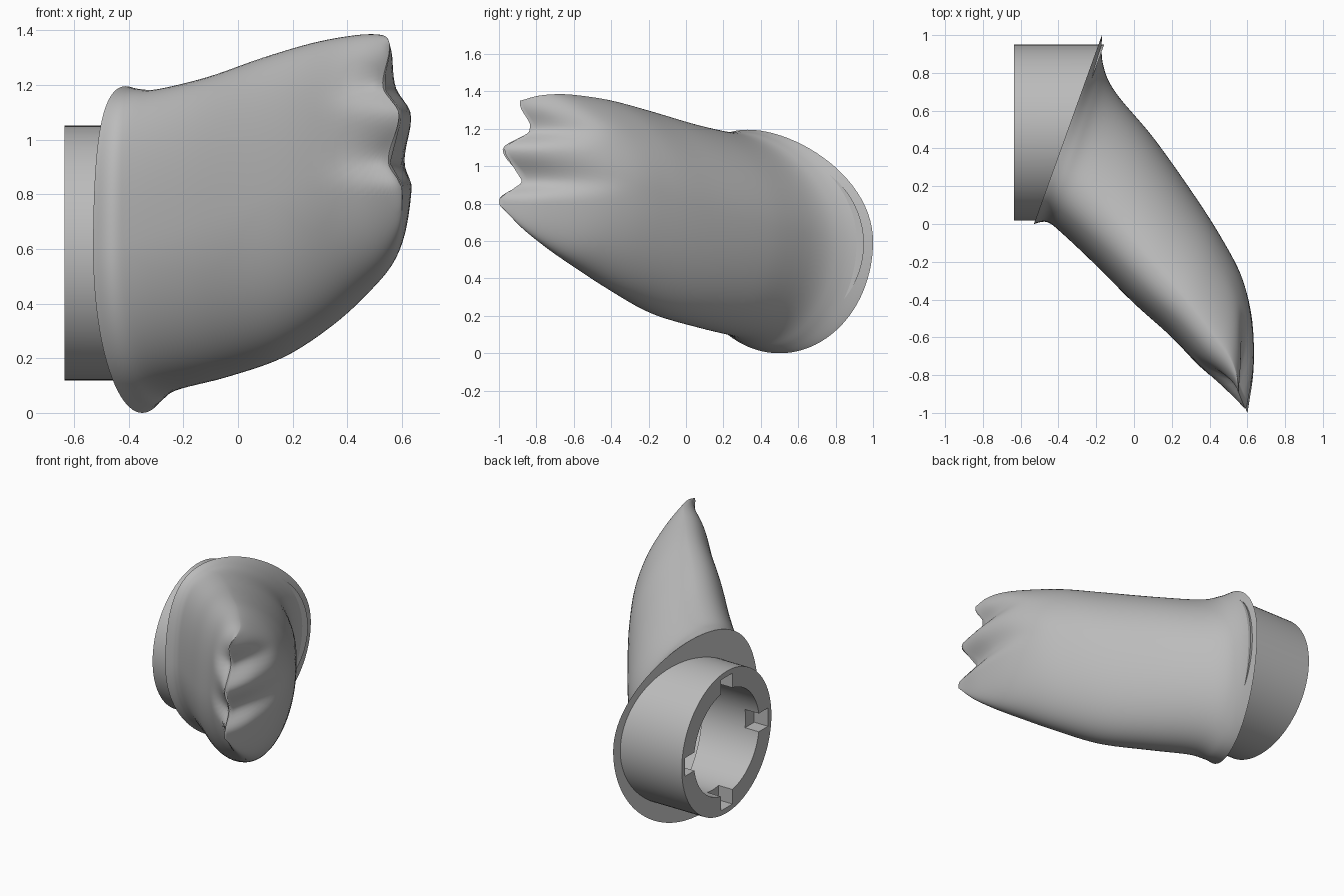
import bpy, bmesh, math
from mathutils import Vector

cube = bpy.data.objects.get("Cube")
if cube:
    bpy.data.objects.remove(cube, do_unlink=True)

grey = bpy.data.materials.new("plain_grey")
grey.use_nodes = True
colour = (0.5, 0.5, 0.5, 1)
grey.diffuse_color = colour
grey.node_tree.nodes["Principled BSDF"].inputs["Base Color"].default_value = colour

AXIS_Y, AXIS_Z, OUTER, BORE = 0.485, 0.585, 0.466, 0.34
SEGS, STEPS = 96, 6
LEAN = 0.17  # how far the crest of the paw leans to its near side


def rim_x(y):
    return 0.36 * y - 0.53


def finish(bm, name):
    bmesh.ops.recalc_face_normals(bm, faces=bm.faces)
    mesh = bpy.data.meshes.new(name)
    bm.to_mesh(mesh)
    bm.free()
    mesh.materials.append(grey)
    obj = bpy.data.objects.new(name, mesh)
    bpy.context.collection.objects.link(obj)
    return obj


def shade(obj, angle):
    bpy.ops.object.select_all(action='DESELECT')
    obj.select_set(True)
    bpy.context.view_layer.objects.active = obj
    bpy.ops.object.shade_smooth_by_angle(angle=math.radians(angle))


def loft(bm, rings, closed=False):
    pairs = list(zip(rings, rings[1:]))
    if closed:
        pairs.append((rings[-1], rings[0]))
    for a, b in pairs:
        for i in range(len(a)):
            j = (i + 1) % len(a)
            bm.faces.new((a[i], a[j], b[j], b[i]))


# Paw sections from cuff to tip: near edge x, y, far edge x, y, top, bottom
sections = [
    (-0.53, 0.00, -0.17, 1.00, 1.195, 0.00),
    (-0.46, 0.01, -0.165, 0.85, 1.185, 0.03),
    (-0.38, -0.05, -0.10, 0.70, 1.185, 0.08),
    (-0.20, -0.22, 0.10, 0.46, 1.23, 0.13),
    (0.00, -0.42, 0.30, 0.18, 1.30, 0.20),
    (0.20, -0.60, 0.455, -0.06, 1.355, 0.315),
    (0.35, -0.76, 0.57, -0.28, 1.38, 0.435),
    (0.47, -0.87, 0.63, -0.50, 1.385, 0.54),
    (0.55, -0.95, 0.64, -0.76, 1.375, 0.66),
    (0.597, -1.0, 0.605, -0.99, 1.35, 0.79),
]
# Height and setback of the fingertips and the notches between them
fingers = [(0, 0), (0.82, 0), (0.92, 0.12), (1.09, 0.02), (1.2, 0.17), (1.34, 0.11), (2, 0.11)]


def setback(z):
    for (z0, s0), (z1, s1) in zip(fingers, fingers[1:]):
        if z <= z1:
            f = (z - z0) / (z1 - z0)
            return s0 + (s1 - s0) * (1 - math.cos(math.pi * f)) / 2
    return 0


def spline(t):
    i = min(int(t), len(sections) - 2)
    f = t - i
    last = len(sections) - 1
    p = [sections[min(max(i + k, 0), last)] for k in (-1, 0, 1, 2)]
    return [0.5 * (2*b + (c - a) * f + (2*a - 5*b + 4*c - d) * f**2 + (3*b - a - 3*c + d) * f**3)
            for a, b, c, d in zip(*p)]


def across(a, t):
    """Position across a section; the upper far side thins toward the tip."""
    c, s = -math.cos(a), math.sin(a)
    if s > 0 and c > 0:
        c = c ** (1 + 0.9 * t * t)
    return 0.5 + 0.5 * c - LEAN * max(s, 0) ** 2


bm = bmesh.new()
angles = [2 * math.pi * k / SEGS for k in range(SEGS)]
# Inner edge of the cuff, meeting the socket
rings = [[]]
for a in angles:
    y = AXIS_Y - 0.45 * math.cos(a)
    rings[0].append(bm.verts.new((rim_x(y), y, AXIS_Z + 0.45 * math.sin(a))))
count = (len(sections) - 1) * STEPS
for n in range(count + 1):
    lx, ly, rx, ry, top, bottom = spline(n / STEPS)
    w = min(max((n / count - 0.57) / 0.43, 0), 1)
    w = w * w * (3 - 2 * w)
    ring = []
    for a in angles:
        u = across(a, n / count)
        z = (top + bottom) / 2 + (top - bottom) / 2 * math.sin(a)
        back = w * setback(z)
        ring.append(bm.verts.new((lx + (rx - lx) * u - 0.4 * back,
                                  ly + (ry - ly) * u + back, z)))
    rings.append(ring)
loft(bm, rings)
bm.faces.new(rings[-1])
shade(finish(bm, "paw_shell"), 75)

# Socket tube, reaching into the hollow paw on its near side
bm = bmesh.new()
rings = []
for radius, inner_end in ((OUTER, False), (OUTER, True), (BORE, True), (BORE, False)):
    ring = []
    for a in angles:
        y, z = AXIS_Y + radius * math.cos(a), AXIS_Z + radius * math.sin(a)
        end = rim_x(y) + 0.03 + 0.667 * max(AXIS_Y - y, 0)
        ring.append(bm.verts.new((end if inner_end else -0.635, y, z)))
    rings.append(ring)
loft(bm, rings, closed=True)
socket = finish(bm, "socket")

# Four square key slots in the mouth of the socket
for k in range(4):
    a = k * math.pi / 2
    bm = bmesh.new()
    bmesh.ops.create_cube(bm, size=1)
    size = Vector((0.2, 0.16, 0.12)) if k % 2 == 0 else Vector((0.2, 0.12, 0.16))
    bmesh.ops.scale(bm, vec=size, verts=bm.verts)
    bmesh.ops.translate(bm, verts=bm.verts, vec=(
        -0.635, AXIS_Y + 0.35 * math.cos(a), AXIS_Z + 0.35 * math.sin(a)))
    cutter = finish(bm, "slot_cutter")
    cutter.hide_render = True
    mod = socket.modifiers.new("slot", 'BOOLEAN')
    mod.operation, mod.solver, mod.object = 'DIFFERENCE', 'EXACT', cutter
    bpy.context.view_layer.objects.active = socket
    bpy.ops.object.modifier_apply(modifier=mod.name)
    bpy.data.objects.remove(cutter, do_unlink=True)
shade(socket, 30)
